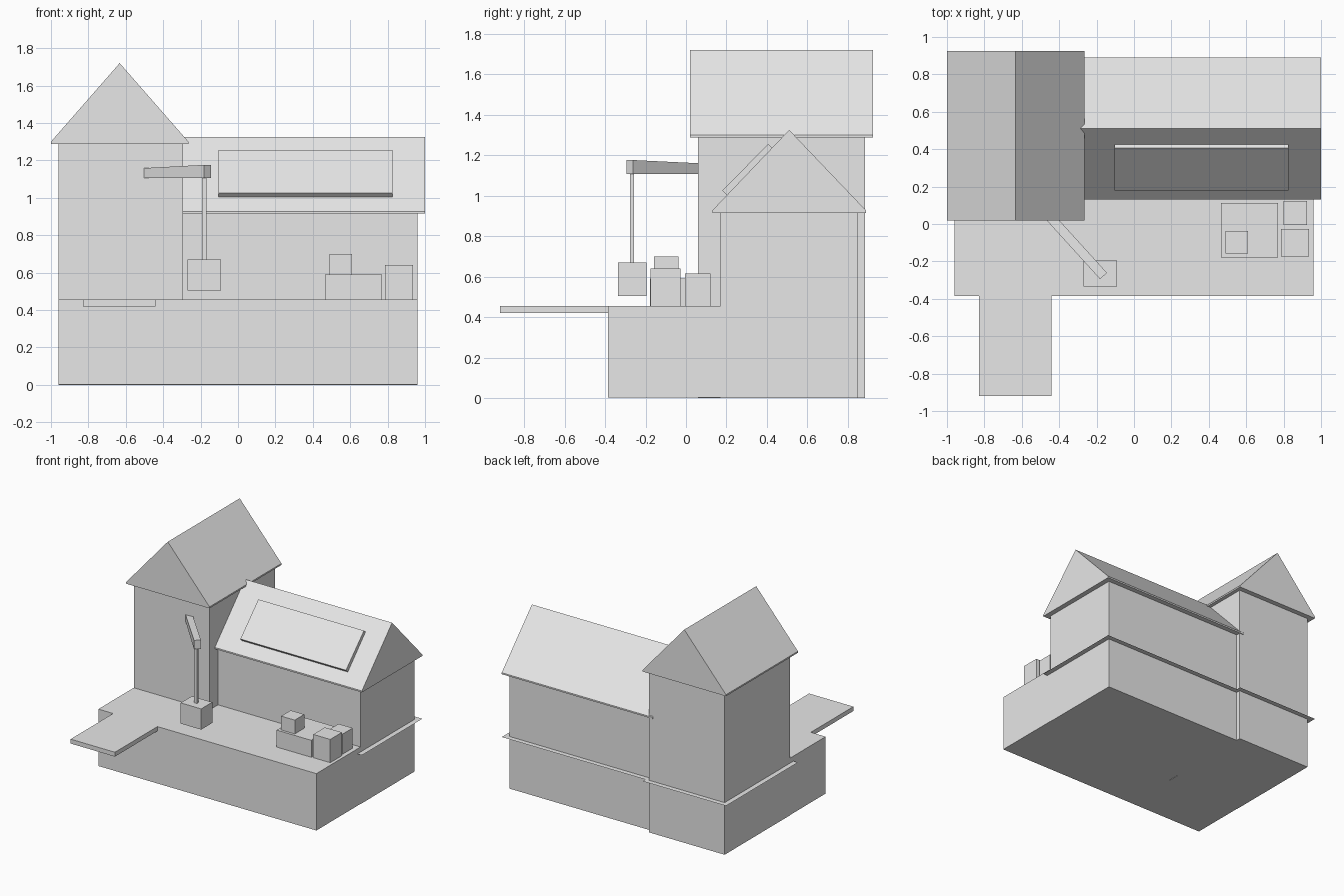
import bpy
import bmesh
from mathutils import Matrix, Vector

cube = bpy.data.objects.get("Cube")
if cube:
    bpy.data.objects.remove(cube, do_unlink=True)

grey = bpy.data.materials.new("plain_grey")
grey.use_nodes = True
grey.diffuse_color = (0.8, 0.8, 0.8, 1)
grey.node_tree.nodes["Principled BSDF"].inputs["Base Color"].default_value = (0.8, 0.8, 0.8, 1)


def finish(name, bm):
    bmesh.ops.recalc_face_normals(bm, faces=bm.faces)
    mesh = bpy.data.meshes.new(name)
    bm.to_mesh(mesh)
    bm.free()
    mesh.materials.append(grey)
    obj = bpy.data.objects.new(name, mesh)
    bpy.context.collection.objects.link(obj)
    return obj


def box(name, x, y, z):
    """Box from its (min, max) range on each axis."""
    bm = bmesh.new()
    bmesh.ops.create_cube(bm, size=1)
    for v in bm.verts:
        v.co = [(lo + hi) / 2 + c * (hi - lo) for c, (lo, hi) in zip(v.co, (x, y, z))]
    return finish(name, bm)


def prism(name, points, offset):
    """Sweep a closed outline along an offset."""
    bm = bmesh.new()
    face = bm.faces.new([bm.verts.new(p) for p in points])
    swept = bmesh.ops.extrude_face_region(bm, geom=[face], use_keep_orig=True)
    verts = [g for g in swept["geom"] if isinstance(g, bmesh.types.BMVert)]
    bmesh.ops.translate(bm, verts=verts, vec=offset)
    return finish(name, bm)


def gable_roof(name, span, run, eave, ridge, along_x):
    """Solid gable roof with a thin fascia at the eaves."""
    lo, hi = span
    lip = eave + 0.012
    outline = [(lo, eave), (hi, eave), (hi, lip), ((lo + hi) / 2, ridge), (lo, lip)]
    length = run[1] - run[0]
    if along_x:
        return prism(name, [(run[0], a, z) for a, z in outline], (length, 0, 0))
    return prism(name, [(a, run[0], z) for a, z in outline], (0, length, 0))


def ledge(name, x, y, z):
    """Paper-thin trim sheet around a building."""
    bm = bmesh.new()
    bm.faces.new([bm.verts.new(p) for p in (
        (x[0], y[0], z), (x[1], y[0], z), (x[1], y[1], z), (x[0], y[1], z))])
    return finish(name, bm)


# Quay and pier
DECK = 0.455
box("quay", (-0.96, 0.96), (-0.385, 0.17), (0.002, DECK))
box("pier", (-0.83, -0.44), (-0.92, -0.38), (0.42, DECK))

# Tower and warehouse with roofs and trim
tower_x, tower_y = (-1.0, -0.265), (0.02, 0.925)
house_x, house_y = (-0.33, 1.0), (0.13, 0.89)
box("tower_walls", (-0.96, -0.295), (0.06, 0.885), (0, 1.29))
gable_roof("tower_roof", tower_x, tower_y, 1.288, 1.72, False)
ledge("tower_ledge", tower_x, tower_y, 0.415)
box("warehouse_walls", (-0.32, 0.96), (0.17, 0.85), (0, 0.92))
gable_roof("warehouse_roof", house_y, house_x, 0.915, 1.325, True)
ledge("warehouse_ledge", house_x, house_y, 0.415)

# Raised panel on the front roof slope
prism("roof_panel", [(-0.105, y, z) for y, z in (
    (0.203, 1.003), (0.429, 1.234), (0.406, 1.255), (0.18, 1.026))], (0.93, 0, 0))

# Crane: tapered arm set diagonally into the tower, rope and hanging crate
tip = Vector((-0.163, -0.278, 0))
root = Vector((-0.499, 0.092, 0))
way = (root - tip).normalized()
side = Vector((-way.y, way.x, 0)) * 0.025
up = Vector((0, 0, 1))
prism("crane_arm", [tip - side + up * 1.106, root - side + up * 1.106,
                    root - side + up * 1.158, tip - side + up * 1.176], side * 2)
box("crane_rope", (-0.192, -0.168), (-0.277, -0.257), (0.66, 1.11))
box("hanging_crate", (-0.27, -0.09), (-0.335, -0.195), (0.505, 0.67))

# Cargo on the quay
box("wide_crate", (0.465, 0.77), (-0.178, 0.112), (DECK, 0.59))
box("top_crate", (0.49, 0.61), (-0.157, -0.037), (0.59, 0.70))
box("tall_crate", (0.785, 0.935), (-0.175, -0.028), (DECK, 0.64))
box("rear_crate", (0.80, 0.925), (-0.005, 0.122), (DECK, 0.615))
